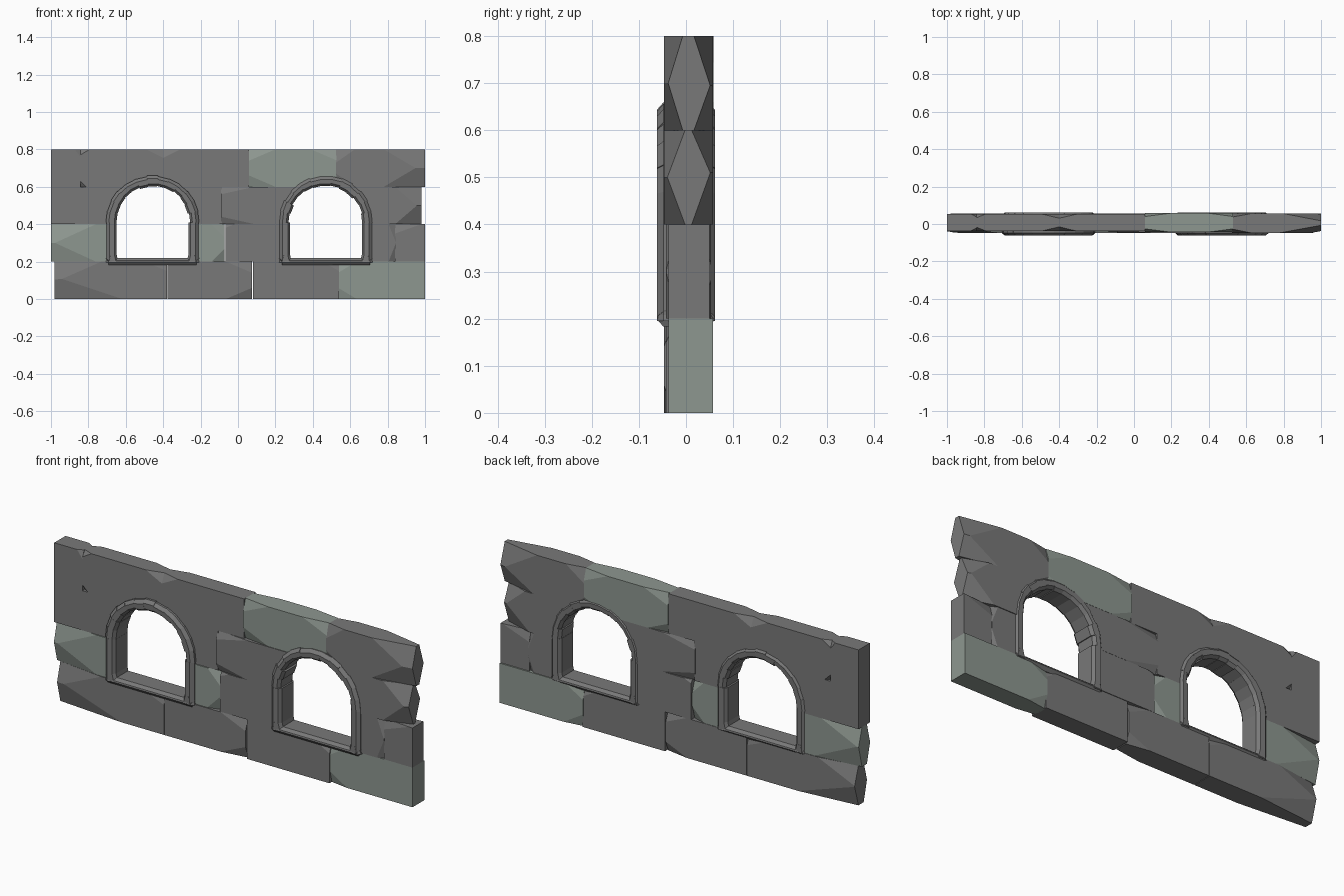
import bpy, bmesh, math, random
from mathutils import Vector

if "Cube" in bpy.data.objects:
    bpy.data.objects.remove(bpy.data.objects["Cube"])

random.seed(4)
WINDOWS = (-0.457, 0.47)      # window centres
SPRING = 0.41                 # height where the arches start


def material(name, rgb):
    m = bpy.data.materials.new(name)
    m.diffuse_color = (*rgb, 1)
    m.use_nodes = True
    m.node_tree.nodes["Principled BSDF"].inputs["Base Color"].default_value = m.diffuse_color
    return m


GREY = material("grey_stone", (0.19, 0.19, 0.19))
PALE = material("pale_stone", (0.27, 0.31, 0.28))


def finish(name, bm, mat):
    bmesh.ops.recalc_face_normals(bm, faces=bm.faces[:])
    me = bpy.data.meshes.new(name)
    bm.to_mesh(me)
    bm.free()
    ob = bpy.data.objects.new(name, me)
    bpy.context.collection.objects.link(ob)
    if mat:
        me.materials.append(mat)
    return ob


def prism(bm, ring_a, ring_b):
    """Closed solid between two matching rings of points."""
    a = [bm.verts.new(p) for p in ring_a]
    b = [bm.verts.new(p) for p in ring_b]
    bm.faces.new(a)
    bm.faces.new(b[::-1])
    for i in range(len(a)):
        j = (i + 1) % len(a)
        bm.faces.new((a[i], b[i], b[j], a[j]))


def box(bm, lo, hi):
    rings = [[(x, y, z) for y, z in ((lo[1], lo[2]), (hi[1], lo[2]), (hi[1], hi[2]), (lo[1], hi[2]))]
             for x in (lo[0], hi[0])]
    prism(bm, *rings)


# Hidden cutter for the window openings
bm = bmesh.new()
for cx in WINDOWS:
    outline = [(cx - 0.222, 0.19), (cx + 0.222, 0.19)]
    outline += [(cx + 0.222 * math.cos(t * math.pi / 14), SPRING + 0.222 * math.sin(t * math.pi / 14))
                for t in range(15)]
    prism(bm, [(x, -0.2, z) for x, z in outline], [(x, 0.2, z) for x, z in outline])
cutter = finish("window_cutter", bm, None)
cutter.hide_render = True
cutter.display_type = 'WIRE'


def stone(name, x, z, mat=GREY, y=(-0.042, 0.053), chips=(), cut=True):
    """Block with corners chipped off; a chip is (side x, side z, dx, dy, dz), on both faces."""
    bm = bmesh.new()
    box(bm, (x[0], y[0], z[0]), (x[1], y[1], z[1]))
    for sx, sz, dx, dy, dz in chips:
        for sy in (-1, 1):
            k = 1 if sy < 0 else random.uniform(0.8, 1.1)
            c = Vector((x[sx > 0], y[sy > 0], z[sz > 0]))
            n = Vector((sx / (dx * k), sy / dy, sz / (dz * k)))
            p = c - Vector((sx * dx * k, 0, 0))
            bmesh.ops.bisect_plane(bm, geom=bm.verts[:] + bm.edges[:] + bm.faces[:],
                                   plane_co=p, plane_no=n, clear_outer=True)
            bmesh.ops.holes_fill(bm, edges=bm.edges[:], sides=0)
    ob = finish(name, bm, mat)
    if cut:
        mod = ob.modifiers.new("opening", 'BOOLEAN')
        mod.operation, mod.solver, mod.object = 'DIFFERENCE', 'EXACT', cutter


def ends(sides, dx, dy, dz):
    return [(s, t, dx, dy, dz) for s in sides for t in (-1, 1)]


L, R, B = (-1,), (1,), (-1, 1)
# Bottom course
r = (0, 0.2)
stone("base_stone_a", (-0.98, -0.38), r, y=(-0.047, 0.055), cut=False,
      chips=[(-1, -1, 0.36, 0.03, 0.12), (-1, 1, 0.25, 0.03, 0.11), (1, 1, 0.12, 0.012, 0.05)])
stone("base_stone_b", (-0.377, 0.075), r, y=(-0.047, 0.055), chips=ends(R, 0.14, 0.02, 0.06), cut=False)
stone("base_stone_c", (0.08, 0.54), r, cut=False, chips=[(1, 1, 0.09, 0.02, 0.05)])
stone("base_stone_d", (0.535, 1.0), r, PALE, y=(-0.037, 0.057), chips=ends(L, 0.1, 0.015, 0.06), cut=False)
# Second course
r = (0.2, 0.4)
stone("second_stone_a", (-1, -0.6), r, PALE, chips=ends(L, 0.24, 0.028, 0.11))
stone("second_stone_b", (-0.3, -0.072), r, PALE, chips=ends(R, 0.07, 0.022, 0.07))
stone("second_stone_c", (-0.068, 0.3), r, y=(-0.045, 0.056), chips=[(-1, 1, 0.05, 0.01, 0.02)])
stone("second_stone_d", (0.64, 0.845), r, chips=ends(R, 0.04, 0.02, 0.1))
stone("second_stone_e", (0.84, 1.0), r, y=(-0.037, 0.05), chips=[(-1, 1, 0.14, 0.015, 0.05)])
# Third course
r = (0.4, 0.6)
stone("third_stone_a", (-1, WINDOWS[0]), r, y=(-0.037, 0.053))
stone("third_stone_b", (WINDOWS[0], -0.085), r, y=(-0.037, 0.053))
stone("third_stone_c", (-0.09, WINDOWS[1]), r, y=(-0.047, 0.057), chips=ends(L, 0.18, 0.016, 0.04))
stone("third_stone_d", (WINDOWS[1], 0.98), r, y=(-0.047, 0.057), chips=ends(R, 0.14, 0.045, 0.12))
# Top course
r = (0.6, 0.8)
stone("top_stone_a", (-1, -0.843), r, y=(-0.037, 0.053), chips=[(1, 1, 0.03, 0.015, 0.04)])
stone("top_stone_b", (-0.843, -0.4), r, y=(-0.037, 0.053),
      chips=[(-1, 1, 0.05, 0.02, 0.03), (1, 1, 0.09, 0.022, 0.045), (-1, -1, 0.03, 0.02, 0.03)])
stone("top_stone_c", (-0.4, 0.06), r, y=(-0.037, 0.053), chips=[(-1, 1, 0.09, 0.022, 0.045)])
stone("top_stone_d", (0.06, 0.53), r, PALE, y=(-0.044, 0.058), chips=ends(B, 0.14, 0.018, 0.06))
stone("top_stone_e", (0.525, 1.0), r, y=(-0.047, 0.057),
      chips=ends(R, 0.22, 0.04, 0.13) + ends(L, 0.1, 0.02, 0.07))


def section(r_in, r_out):
    """Chamfered cross-section of the window surround as (radius, y)."""
    half = [(r_in, 0.045), (r_in + 0.012, 0.06), (r_out - 0.016, 0.062), (r_out, 0.048)]
    return half + [(a, -b) for a, b in reversed(half)]


# Window surrounds: jambs, arch stones and sill
for side, cx in zip(("left", "right"), WINDOWS):
    bm = bmesh.new()
    for s in (-1, 1):
        prism(bm, *[[(cx + s * a, y, z) for a, y in section(0.192, 0.247)] for z in (0.2, SPRING)])
    finish(side + "_window_jambs", bm, GREY)

    bm = bmesh.new()
    count = 13
    for i in range(count):
        r_in, r_out = random.uniform(0.19, 0.203), random.uniform(0.246, 0.252)
        rings = []
        for t in (i, i + 1):
            ang = math.pi * t / count
            rings.append([(cx + a * math.cos(ang), y, SPRING + a * math.sin(ang))
                          for a, y in section(r_in, r_out)])
        prism(bm, *rings)
    finish(side + "_window_arch", bm, GREY)

    bm = bmesh.new()
    prism(bm, *[[(cx + s * (0.235 if z < 0.2 or abs(y) > 0.05 else 0.25), y, z) for z, y in
                 [(0.418 - a, b) for a, b in section(0.2, 0.235)]] for s in (-1, 1)])
    # Corner blocks where jamb and sill meet
    for s in (-1, 1):
        xs = sorted((cx + s * 0.182, cx + s * 0.25))
        prism(bm, *[[(cx + s * a, y, z) for a, y in section(0.182 + d, 0.25 - d)]
                    for z, d in ((0.195, 0), (0.237, 0.01))])
    finish(side + "_window_sill", bm, GREY)
